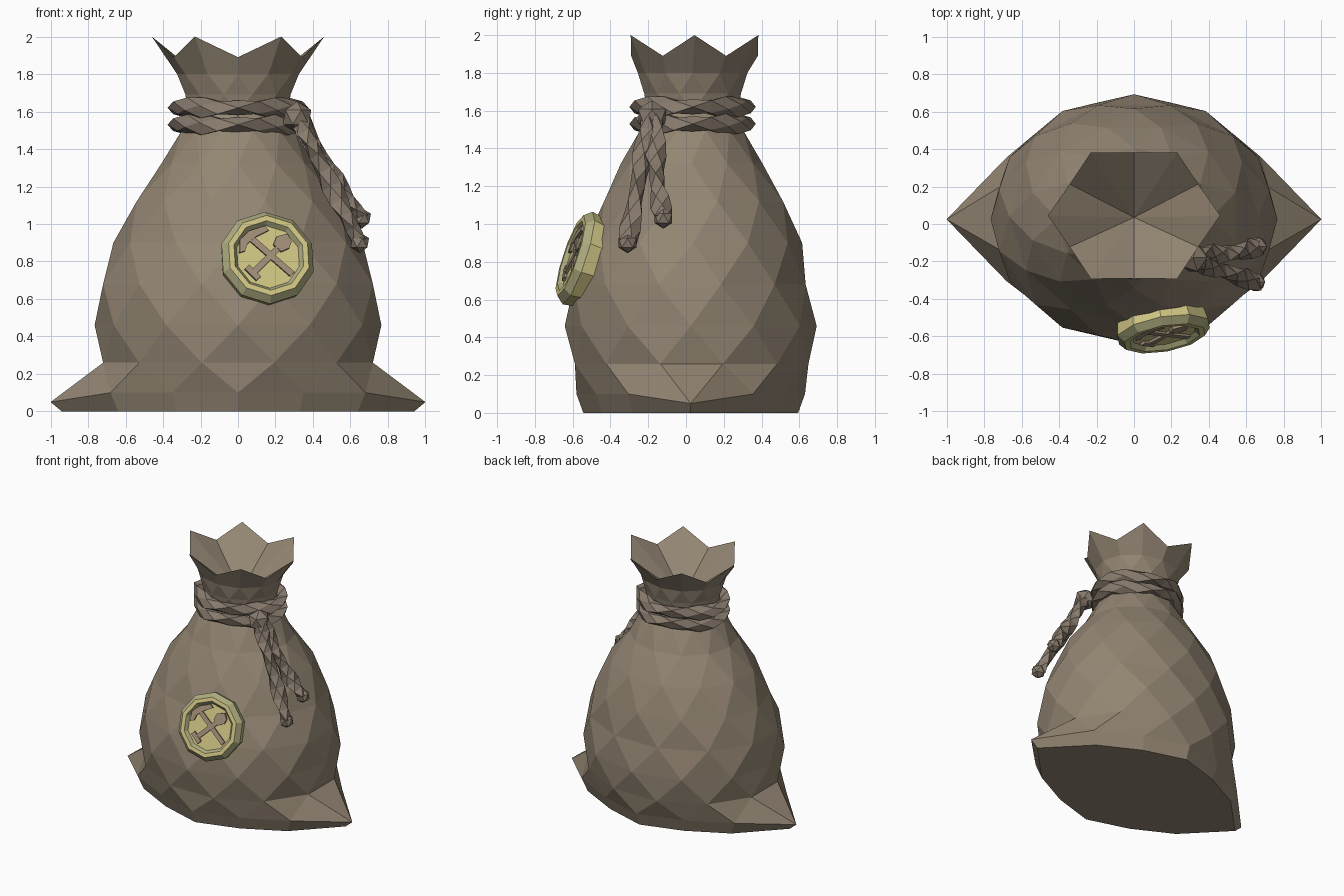
import bpy, bmesh, math
from mathutils import Vector, Matrix

if "Cube" in bpy.data.objects:
    bpy.data.objects.remove(bpy.data.objects["Cube"], do_unlink=True)


def material(name, rgb):
    m = bpy.data.materials.new(name)
    m.use_nodes = True
    m.diffuse_color = (*rgb, 1)
    m.node_tree.nodes["Principled BSDF"].inputs["Base Color"].default_value = (*rgb, 1)
    return m


CLOTH = material("sack cloth", (0.29, 0.235, 0.17))
ROPE = material("rope brown", (0.25, 0.20, 0.155))
GOLD = material("pale gold", (0.63, 0.56, 0.23))
EDGE = material("dull gold edge", (0.43, 0.42, 0.22))
EMBLEM = material("emblem brown", (0.36, 0.27, 0.19))


def finish(bm, name, *mats):
    bmesh.ops.recalc_face_normals(bm, faces=bm.faces)
    me = bpy.data.meshes.new(name)
    bm.to_mesh(me)
    bm.free()
    for m in mats:
        me.materials.append(m)
    ob = bpy.data.objects.new(name, me)
    bpy.context.collection.objects.link(ob)
    return ob


# Sack: elliptical rings, every second one turned half a step for a diamond pattern
N = 12


def ring(bm, z, rx, ry, cy, off=0):
    step = math.tau / N
    return [bm.verts.new((rx * math.cos((i + off) * step),
                          cy + ry * math.sin((i + off) * step), z)) for i in range(N)]


def base_ring(bm, scale, z, corner_z):
    # Lens outline with a pinched corner at each side
    xs, ys = (1, 0.68, 0.35, 0), (0, 0.33, 0.5, 0.605)
    out = []
    for i in range(N):
        q = i % 6
        k = q if q <= 3 else 6 - q
        sx = 1 if (i <= 3 or i >= 9) else -1
        sy = 1 if i <= 6 else -1
        out.append(bm.verts.new((sx * xs[k] * scale, 0.025 + sy * ys[k] * scale,
                                 corner_z if k == 0 else z)))
    return out


def strip(bm, a, b, a_off):
    for i in range(N):
        j = (i + 1) % N
        if a_off:
            bm.faces.new((a[i], b[j], b[i]))
            bm.faces.new((a[i], a[j], b[j]))
        else:
            bm.faces.new((a[i], a[j], b[i]))
            bm.faces.new((a[j], b[j], b[i]))


bm = bmesh.new()
floor = base_ring(bm, 0.94, 0, 0)
prev = base_ring(bm, 1, 0.1, 0.05)
bm.faces.new(floor)
for i in range(N):
    j = (i + 1) % N
    bm.faces.new((floor[i], floor[j], prev[j], prev[i]))
levels = [(0.26, 0.745, 0.64, 0.03), (0.46, 0.765, 0.667, 0.025),
          (0.68, 0.745, 0.635, 0.02), (0.9, 0.665, 0.575, 0.04),
          (1.12, 0.56, 0.49, 0.04), (1.32, 0.41, 0.375, 0.03),
          (1.5, 0.31, 0.28, 0.03), (1.6, 0.27, 0.24, 0.035),
          (1.69, 0.29, 0.265, 0.035), (1.8, 0.325, 0.29, 0.035)]
for n, (z, rx, ry, cy) in enumerate(levels):
    cur = ring(bm, z, rx, ry, cy, 0.5 if n % 2 == 0 else 0)
    strip(bm, prev, cur, n % 2 == 1)
    prev = cur
# Flared mouth with six points, closed by a funnel inside
tips = ring(bm, 2.0, 0.46, 0.39, 0.045)
for v in tips[1::2]:
    v.co = (v.co.x * 0.86, 0.045 + (v.co.y - 0.045) * 0.86, 1.89)
pit = bm.verts.new((0, 0.035, 1.63))
for i in range(N):
    j = (i + 1) % N
    bm.faces.new((prev[i], prev[j], tips[j], tips[i]))
    bm.faces.new((tips[i], tips[j], pit))
finish(bm, "sack", CLOTH)


# Ropes: faceted tubes of squarish section that twist along a path
def rope(name, pts, radius, closed, twist=0.6, sides=4):
    bm = bmesh.new()
    pts = [Vector(p) for p in pts]
    n = len(pts)
    loops = []
    for i, p in enumerate(pts):
        a = pts[i - 1] if closed or i else p
        b = pts[(i + 1) % n] if closed or i < n - 1 else p
        t = (b - a).normalized()
        side = t.cross(Vector((0, 0, 1)) if closed else Vector((0, 1, 0))).normalized()
        up = side.cross(t)
        loop = []
        for k in range(sides):
            ang = k * math.tau / sides + i * twist
            r = radius * (1.15 if k % 2 == 0 else 0.8)
            loop.append(bm.verts.new(p + r * (math.cos(ang) * side + math.sin(ang) * up)))
        loops.append(loop)
    for i in range(n if closed else n - 1):
        a, b = loops[i], loops[(i + 1) % n]
        for k in range(sides):
            m = (k + 1) % sides
            bm.faces.new((a[k], a[m], b[k]))
            bm.faces.new((a[m], b[m], b[k]))
    if not closed:
        bm.faces.new(loops[0])
        bm.faces.new(loops[-1])
    return finish(bm, name, ROPE)


def knot(name, loc, r):
    bm = bmesh.new()
    bmesh.ops.create_icosphere(bm, subdivisions=1, radius=r,
                               matrix=Matrix.Translation(loc))
    return finish(bm, name, ROPE)


SEG = 20  # total twist per lap is a whole number of turns, so the ends meet
for name, z in (("lower_rope_loop", 1.53), ("upper_rope_loop", 1.62)):
    pts = [(0.318 * math.cos(i * math.tau / SEG),
            0.035 + 0.277 * math.sin(i * math.tau / SEG), z) for i in range(SEG)]
    rope(name, pts, 0.05, True, twist=math.tau * 2 / SEG)
knot("rope_knot", (0.315, -0.18, 1.57), 0.085)

tails = {"rear_tail": [(0.33, -0.16, 1.56), (0.44, -0.16, 1.36), (0.55, -0.15, 1.18), (0.66, -0.12, 1.03)],
         "front_tail": [(0.33, -0.2, 1.56), (0.42, -0.23, 1.36), (0.54, -0.27, 1.12), (0.65, -0.31, 0.9)]}
for name, key in tails.items():
    key = [Vector(p) for p in key]
    pts = [key[s].lerp(key[s + 1], f / 3) for s in range(3) for f in range(3)] + [key[-1]]
    rope(name, pts, 0.05, False)
    knot(name + "_end", key[-1], 0.055)

# Coin: ten-sided lathe with a raised rim, tilted against the sack
normal = Vector((0.17, -0.93, 0.31)).normalized()
u = Vector((0, 0, 1)).cross(normal).normalized()
v = normal.cross(u)
coin_frame = Matrix.Translation((0.155, -0.56, 0.815)) @ Matrix((u, v, normal)).transposed().to_4x4()

bm = bmesh.new()
S = 10
profile = [(0.245, -0.06), (0.258, 0.015), (0.225, 0.055), (0.195, 0.055), (0.175, 0.03)]
loops = [[bm.verts.new((r * math.sin(i * math.tau / S), r * math.cos(i * math.tau / S), h))
          for i in range(S)] for r, h in profile]
for n in range(len(loops) - 1):
    for i in range(S):
        j = (i + 1) % S
        f = bm.faces.new((loops[n][i], loops[n][j], loops[n + 1][j], loops[n + 1][i]))
        f.material_index = 1 if n in (1, 3) else 0
bm.faces.new(loops[0])
bm.faces.new(loops[-1])
finish(bm, "coin", GOLD, EDGE).matrix_world = coin_frame


# Emblem: raised plates of a crossed pickaxe and shovel
def plate(name, outline, top):
    bm = bmesh.new()
    lo, hi = ([bm.verts.new((x, y, h)) for x, y in outline] for h in (0.025, top))
    bm.faces.new(lo)
    bm.faces.new(hi)
    for i in range(len(lo)):
        j = (i + 1) % len(lo)
        bm.faces.new((lo[i], lo[j], hi[j], hi[i]))
    finish(bm, name, EMBLEM).matrix_world = coin_frame


def bar(name, a, b, width, top):
    a, b = Vector(a), Vector(b)
    d = (b - a).normalized() * width / 2
    s = Vector((-d.y, d.x))
    plate(name, [a + s, a - s, b - s, b + s], top)


bar("pick_handle", (-0.085, 0.1), (0.125, -0.1), 0.034, 0.042)
plate("pick_head", [(-0.155, 0.02), (-0.15, 0.09), (-0.1, 0.14), (-0.01, 0.17),
                    (0.01, 0.145), (-0.06, 0.11), (-0.11, 0.07), (-0.125, 0.03)], 0.046)
bar("shovel_handle", (-0.085, -0.09), (0.07, 0.06), 0.034, 0.044)
bar("shovel_grip", (-0.12, -0.06), (-0.06, -0.125), 0.034, 0.046)
plate("shovel_blade", [(0.03, 0.065), (0.05, 0.11), (0.11, 0.125),
                       (0.13, 0.08), (0.115, 0.045), (0.07, 0.025)], 0.048)
